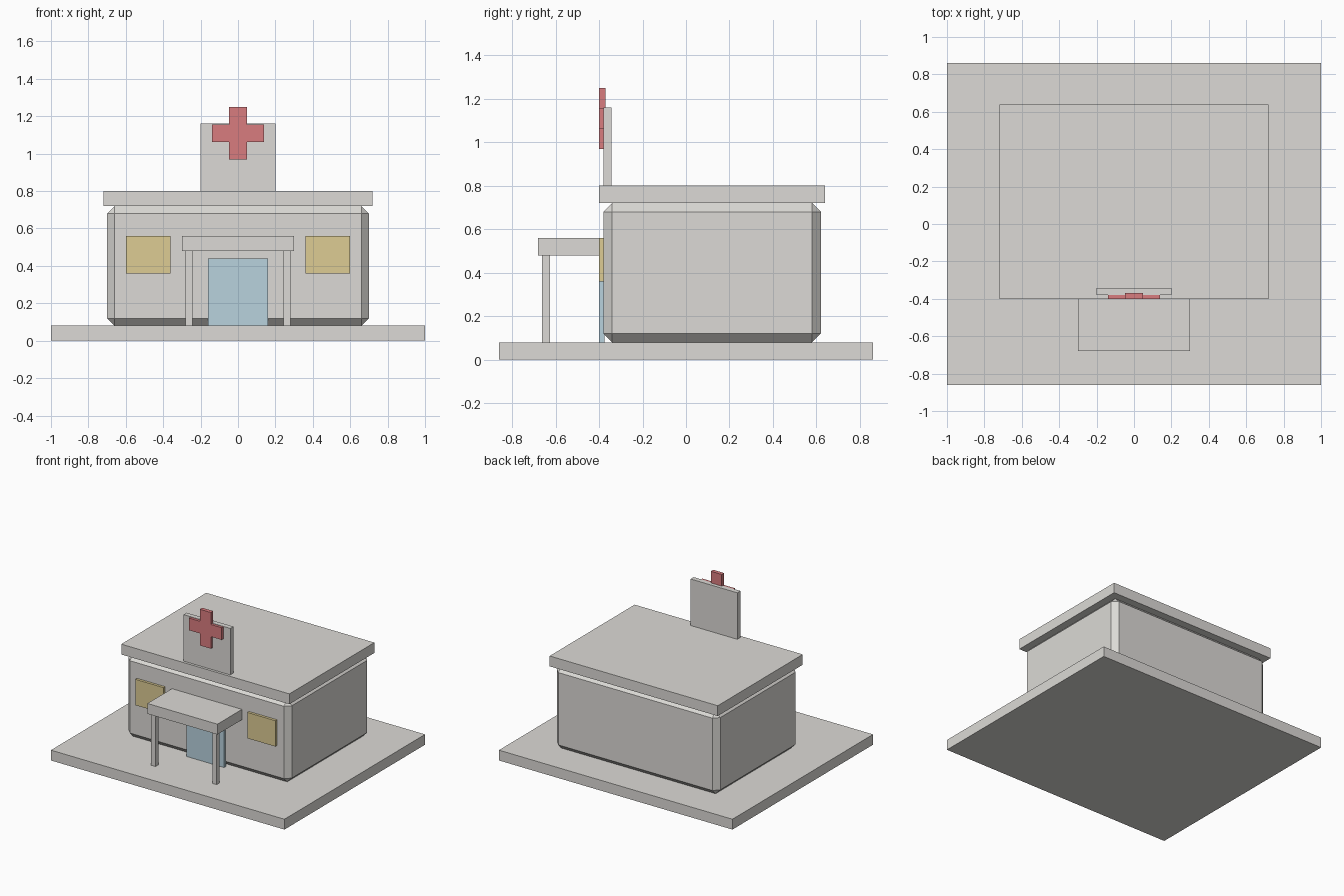
import bpy, bmesh

if "Cube" in bpy.data.objects:
    bpy.data.objects.remove(bpy.data.objects["Cube"])


def srgb(h):
    out = []
    for i in (0, 2, 4):
        c = int(h[i:i + 2], 16) / 255
        out.append(c / 12.92 if c <= 0.04045 else ((c + 0.055) / 1.055) ** 2.4)
    return (*out, 1)


def material(name, h):
    m = bpy.data.materials.new(name)
    m.diffuse_color = srgb(h)
    m.use_nodes = True
    m.node_tree.nodes["Principled BSDF"].inputs["Base Color"].default_value = m.diffuse_color
    return m


white = material("off white", "DCDAD6")
red = material("soft red", "D97C7F")
yellow = material("pale yellow", "DDCC94")
blue = material("pale blue", "B8D2DE")


def finish(name, bm, mat):
    bmesh.ops.recalc_face_normals(bm, faces=bm.faces)
    me = bpy.data.meshes.new(name)
    bm.to_mesh(me)
    bm.free()
    me.materials.append(mat)
    ob = bpy.data.objects.new(name, me)
    bpy.context.collection.objects.link(ob)
    return ob


def box(name, x, y, z, mat, bevel=0):
    bm = bmesh.new()
    bmesh.ops.create_cube(bm, size=1)
    for v in bm.verts:
        for i, (lo, hi) in enumerate((x, y, z)):
            v.co[i] = lo if v.co[i] < 0 else hi
    if bevel:
        bmesh.ops.bevel(bm, geom=bm.edges[:], offset=bevel, segments=1,
                        profile=0.5, affect='EDGES')
    return finish(name, bm, mat)


# Ground slab, chamfered body and roof
box("base_slab", (-1, 1), (-0.86, 0.86), (0, 0.08), white)
box("building_body", (-0.7, 0.7), (-0.38, 0.62), (0.08, 0.72), white, 0.04)
box("roof", (-0.72, 0.72), (-0.40, 0.64), (0.72, 0.80), white)

# Entrance
box("door", (-0.16, 0.16), (-0.40, -0.375), (0.08, 0.44), blue)
box("canopy", (-0.30, 0.30), (-0.68, -0.38), (0.48, 0.56), white)

# Mirrored windows and canopy posts
for side, s in (("left", -1), ("right", 1)):
    box(side + "_window", sorted((s * 0.36, s * 0.60)), (-0.40, -0.375), (0.36, 0.56), yellow)
    box(side + "_canopy_post", sorted((s * 0.243, s * 0.281)), (-0.662, -0.625), (0.08, 0.48), white)

# Sign panel on the roof
box("sign_panel", (-0.20, 0.20), (-0.38, -0.342), (0.80, 1.16), white)

# Cross: one extruded outline
a, b, zc = 0.14, 0.047, 1.11
outline = [(-b, -a), (b, -a), (b, -b), (a, -b), (a, b), (b, b),
           (b, a), (-b, a), (-b, b), (-a, b), (-a, -b), (-b, -b)]
bm = bmesh.new()
face = bm.faces.new([bm.verts.new((x, -0.40, zc + z)) for x, z in outline])
ext = bmesh.ops.extrude_face_region(bm, geom=[face], use_keep_orig=True)
bmesh.ops.translate(bm, vec=(0, 0.03, 0),
                    verts=[v for v in ext["geom"] if isinstance(v, bmesh.types.BMVert)])
finish("sign_cross", bm, red)
